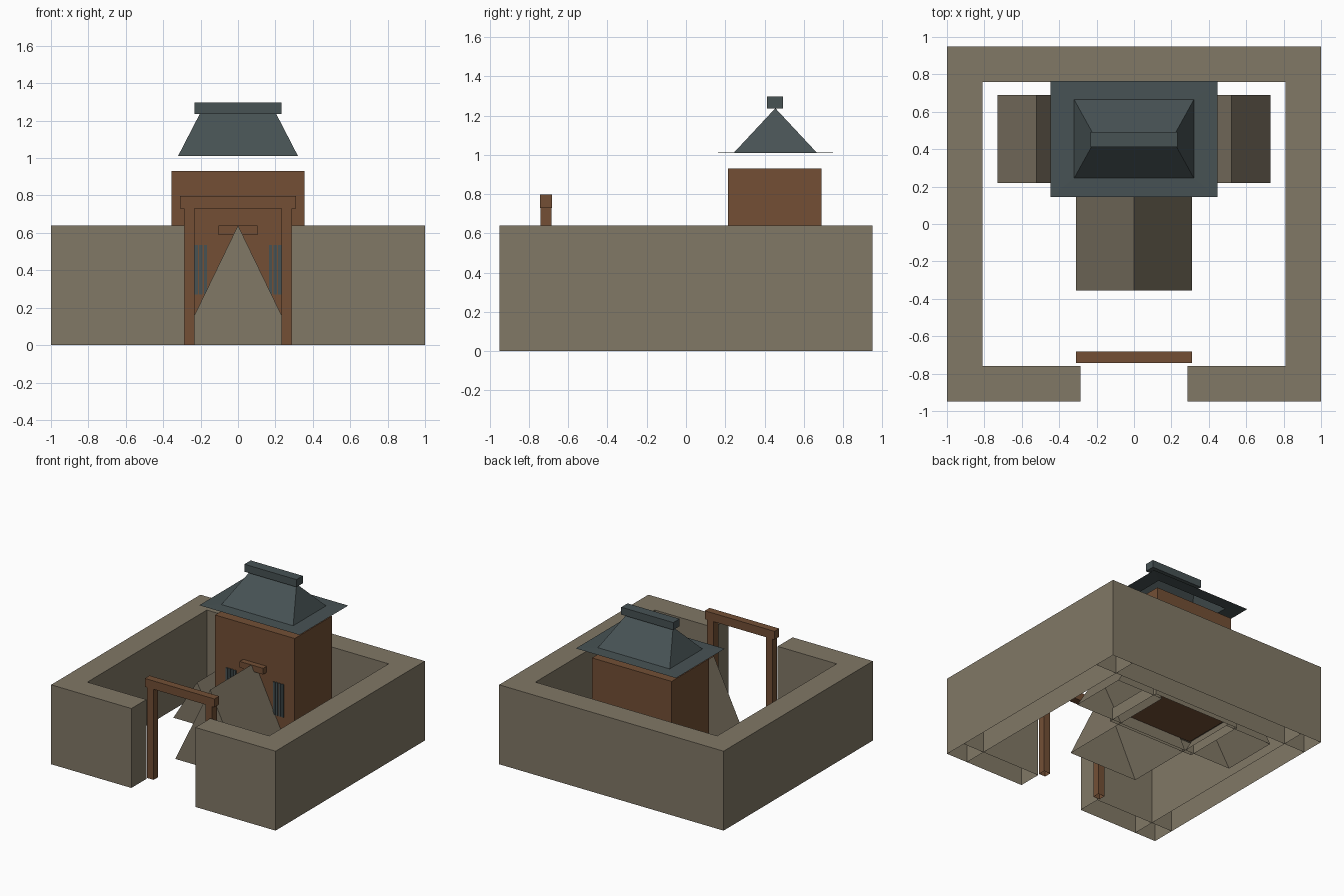
import bpy, bmesh

if "Cube" in bpy.data.objects:
    bpy.data.objects.remove(bpy.data.objects["Cube"])


def material(name, rgb):
    m = bpy.data.materials.new(name)
    lin = [((c / 255 + 0.055) / 1.055) ** 2.4 for c in rgb]
    m.diffuse_color = (*lin, 1)
    m.use_nodes = True
    m.node_tree.nodes["Principled BSDF"].inputs["Base Color"].default_value = m.diffuse_color
    return m


stone = material("stone", (129, 120, 102))
wood = material("brown wood", (115, 79, 53))
slate = material("dark slate", (71, 82, 84))


def finish(name, bm, mat, closed=True):
    """Turn a bmesh into an object; solids standing on the ground are open below."""
    if closed:
        bmesh.ops.recalc_face_normals(bm, faces=bm.faces)
        under = [f for f in bm.faces if all(abs(v.co.z) < 1e-4 for v in f.verts)]
        bmesh.ops.delete(bm, geom=under, context="FACES_ONLY")
    mesh = bpy.data.meshes.new(name)
    bm.to_mesh(mesh)
    bm.free()
    mesh.materials.append(mat)
    ob = bpy.data.objects.new(name, mesh)
    bpy.context.collection.objects.link(ob)
    return ob


def box(name, x, y, z, mat):
    """Box from (min, max) ranges."""
    bm = bmesh.new()
    bmesh.ops.create_cube(bm, size=1)
    for v in bm.verts:
        v.co = [r[0] if c < 0 else r[1] for r, c in zip((x, y, z), v.co)]
    return finish(name, bm, mat)


def gable_prism(name, cx, half, y, height, mat):
    """Triangular prism with its ridge along y."""
    bm = bmesh.new()
    ends = [[bm.verts.new((cx + dx, yy, z))
             for dx, z in ((-half, 0), (half, 0), (0, height))] for yy in y]
    bm.faces.new(ends[0])
    bm.faces.new(ends[1])
    for i in range(3):
        j = (i + 1) % 3
        bm.faces.new((ends[0][i], ends[0][j], ends[1][j], ends[1][i]))
    return finish(name, bm, mat)


def mirrored(x):
    """The x range and its mirror image."""
    return (("right", x), ("left", (-x[1], -x[0])))


# Courtyard walls, with a gap in the front for the gate
box("back_wall", (-1, 1), (0.76, 0.95), (0, 0.64), stone)
for side, x in mirrored((0.81, 1)):
    box(side + "_wall", x, (-0.95, 0.95), (0, 0.64), stone)
for side, x in mirrored((0.285, 1)):
    box(side + "_front_wall", x, (-0.95, -0.76), (0, 0.64), stone)

# Gate
for side, x in mirrored((0.232, 0.29)):
    box(side + "_gate_post", x, (-0.742, -0.684), (0, 0.73), wood)
box("gate_lintel", (-0.31, 0.31), (-0.743, -0.683), (0.73, 0.797), wood)

# Hall on its stone footing
box("hall_footing", (-0.39, 0.39), (0.19, 0.715), (0, 0.1), stone)
box("hall", (-0.355, 0.355), (0.215, 0.69), (0.09, 0.93), wood)
box("name_board", (-0.105, 0.105), (0.17, 0.22), (0.59, 0.64), wood)

# Barred windows
for i in range(4):
    x0 = 0.165 + i * 0.025
    for side, x in mirrored((x0, x0 + 0.018)):
        box(f"{side}_window_bar_{i + 1}", x, (0.207, 0.22), (0.27, 0.535), slate)

# Stone wedges in front of and beside the hall
gable_prism("front_wedge", 0, 0.31, (-0.355, 0.215), 0.64, stone)
for side, s in (("right", 1), ("left", -1)):
    gable_prism(side + "_wedge", s * 0.52, 0.21, (0.22, 0.69), 0.34, stone)

# Hipped roof: flat eaves rising to a ridge line, open underneath
bm = bmesh.new()
rings = []
for hx, hy, z in ((0.447, 0.31, 1.01), (0.32, 0.21, 1.012), (0.205, 0.002, 1.235)):
    rings.append([bm.verts.new((sx * hx, 0.455 + sy * hy, z))
                  for sx, sy in ((-1, -1), (1, -1), (1, 1), (-1, 1))])
for a, b in zip(rings, rings[1:]):
    for i in range(4):
        j = (i + 1) % 4
        bm.faces.new((a[i], a[j], b[j], b[i]))
bm.faces.new(rings[-1])
finish("hipped_roof", bm, slate, closed=False)
box("roof_ridge", (-0.232, 0.232), (0.413, 0.493), (1.236, 1.296), slate)
